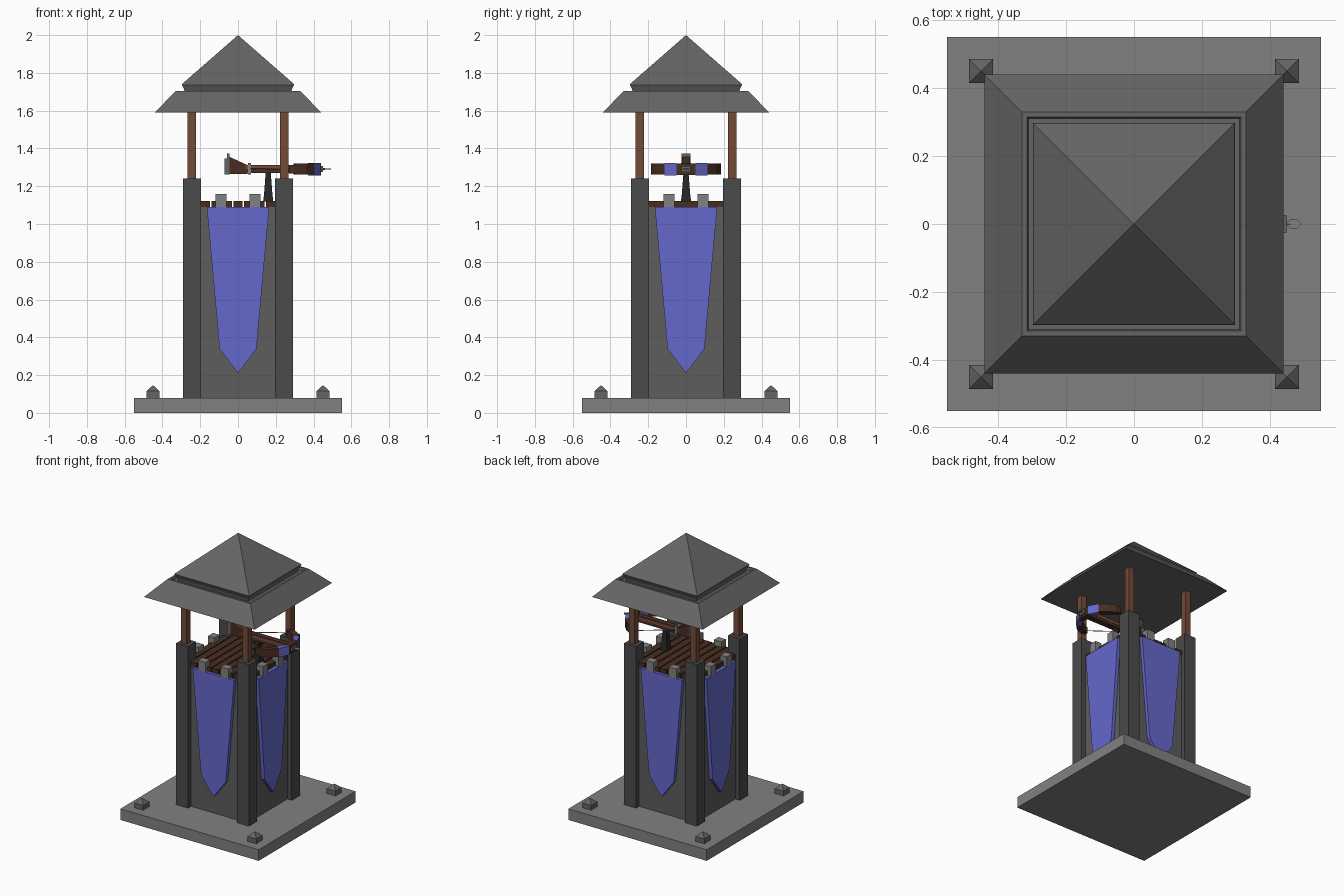
import bpy, bmesh
from math import pi
from mathutils import Vector, Matrix

if "Cube" in bpy.data.objects:
    bpy.data.objects.remove(bpy.data.objects["Cube"])


def mat(name, r, g, b):
    m = bpy.data.materials.new(name)
    m.diffuse_color = (r, g, b, 1)
    m.use_nodes = True
    m.node_tree.nodes["Principled BSDF"].inputs["Base Color"].default_value = m.diffuse_color
    return m


LIGHT = mat("light_stone", .22, .22, .22)
WALL = mat("wall_stone", .11, .11, .11)
DARK = mat("dark_stone", .07, .07, .07)
ROOF = mat("roof_slate", .13, .13, .13)
BLUE = mat("blue_cloth", .13, .14, .60)
WOOD = mat("post_wood", .17, .07, .04)
BROWN = mat("dark_wood", .065, .027, .015)
IRON = mat("black_iron", .02, .02, .02)


def finish(name, bm, m):
    bmesh.ops.recalc_face_normals(bm, faces=bm.faces)
    me = bpy.data.meshes.new(name)
    bm.to_mesh(me)
    bm.free()
    me.materials.append(m)
    ob = bpy.data.objects.new(name, me)
    bpy.context.collection.objects.link(ob)
    return ob


def box(name, x0, x1, y0, y1, z0, z1, m):
    bm = bmesh.new()
    bmesh.ops.create_cube(bm, size=1)
    for v in bm.verts:
        v.co = ((x0, x1)[v.co.x > 0], (y0, y1)[v.co.y > 0], (z0, z1)[v.co.z > 0])
    return finish(name, bm, m)


def stack(name, x, y, rings, m):
    """Square sections (half width, z) joined bottom to top; width 0 is an apex."""
    bm = bmesh.new()
    prev = None
    for w, z in rings:
        if w == 0:
            loop = [bm.verts.new((x, y, z))] * 4
        else:
            loop = [bm.verts.new((x + a * w, y + b * w, z))
                    for a, b in ((-1, -1), (1, -1), (1, 1), (-1, 1))]
        if prev is None:
            bm.faces.new(loop[::-1])
        else:
            for i in range(4):
                j = (i + 1) % 4
                f = [prev[i], prev[j], loop[j], loop[i]]
                bm.faces.new(f[:3] if w == 0 else f)
        prev = loop
    if rings[-1][0] > 0:
        bm.faces.new(prev)
    return finish(name, bm, m)


def prism(name, pts, offset, m):
    """Closed outline of 3D points extruded by an offset."""
    bm = bmesh.new()
    f = bm.faces.new([bm.verts.new(p) for p in pts])
    r = bmesh.ops.extrude_face_region(bm, geom=[f])
    vs = [g for g in r["geom"] if isinstance(g, bmesh.types.BMVert)]
    bmesh.ops.translate(bm, vec=offset, verts=vs)
    if len(bm.faces) == len(pts) + 1:
        bm.faces.new([v for v in bm.verts if v not in vs])
    return finish(name, bm, m)


def rod(name, a, b, r, m, sides=6):
    a, b = Vector(a), Vector(b)
    bm = bmesh.new()
    rot = (b - a).to_track_quat('Z', 'Y').to_matrix().to_4x4()
    bmesh.ops.create_cone(bm, cap_ends=True, segments=sides, radius1=r, radius2=r,
                          depth=(b - a).length,
                          matrix=Matrix.Translation((a + b) / 2) @ rot)
    return finish(name, bm, m)


# Base slab and tower body
box("base_slab", -.55, .55, -.55, .55, 0, .08, LIGHT)
box("tower_wall", -.255, .255, -.255, .255, .08, 1.09, WALL)

# Corner parts: base studs, pillars, roof posts
for sx in (-1, 1):
    for sy in (-1, 1):
        stack("base_stud", sx * .45, sy * .45, [(.035, .08), (.035, .115), (0, .147)], ROOF)
        stack("corner_pillar", sx * .243, sy * .243, [(.047, .08), (.047, 1.24)], DARK)
        stack("roof_post", sx * .245, sy * .245, [(.022, 1.24), (.022, 1.6)], WOOD)

# Banners and battlements on all four sides
outline = [(-.165, 1.09), (.165, 1.09), (.098, .34), (0, .21), (-.098, .34)]
for k in range(4):
    turn = Matrix.Rotation(k * pi / 2, 4, 'Z')
    parts = [prism("banner", [(x, -.28, z) for x, z in outline], (0, .027, 0), BLUE)]
    for x in (-.09, .09):
        parts.append(box("merlon", x - .03, x + .03, -.282, -.23, 1.09, 1.16, LIGHT))
    for p in parts:
        p.data.transform(turn)

# Floor planks running front to back
for i in range(9):
    x = (i - 4) * .0575
    box("floor_plank", x - .025, x + .025, -.26, .26, 1.09, 1.122, BROWN)

# Two-tier roof
stack("lower_roof", 0, 0, [(.44, 1.59), (.33, 1.705), (.315, 1.705), (.31, 1.69)], ROOF)
stack("upper_roof", 0, 0, [(.28, 1.69), (.282, 1.705), (.297, 1.737), (.295, 1.742), (0, 2.0)], ROOF)

# Crossbow stand and stock
stack("stand", .16, 0, [(.027, 1.12), (.022, 1.16), (.014, 1.265)], IRON)
box("stand_head", .145, .175, -.014, .014, 1.255, 1.275, IRON)
box("stock", .04, .42, -.022, .022, 1.27, 1.293, BROWN)
for s in (-1, 1):
    box("stock_rail", .04, .42, s * .018 - .006, s * .018 + .006, 1.29, 1.312, WOOD)
prism("stock_butt", [(-.055, -.02, 1.265), (.05, -.02, 1.265), (.05, -.02, 1.312),
                     (-.055, -.02, 1.36)], (0, .04, 0), BROWN)
box("butt_plate", -.072, -.055, -.023, .023, 1.262, 1.348, ROOF)
box("butt_cap", -.058, -.045, -.023, .023, 1.262, 1.372, ROOF)
box("string_catch", .052, .068, -.026, .026, 1.262, 1.322, LIGHT)

# Bow: centre block, then blue and wooden segments mirrored left and right
box("bow_centre", .40, .44, -.05, .05, 1.26, 1.32, BROWN)
box("bow_front_plate", .44, .45, -.025, .025, 1.275, 1.308, ROOF)
outer = [(.44, .05), (.405, .115), (.36, .16), (.305, .185), (.27, .185)]
inner = [(.40, .05), (.37, .095), (.335, .13), (.295, .15), (.27, .16)]
half_height = [.032, .029, .029, .023]
for s in (-1, 1):
    for i, h in enumerate(half_height):
        ring = [outer[i], outer[i + 1], inner[i + 1], inner[i]]
        prism("bow_blue_band" if i == 0 else "bow_limb",
              [(x, s * y, 1.29 - h) for x, y in ring], (0, 0, 2 * h),
              BLUE if i == 0 else BROWN)
    rod("bow_string", (.275, s * .17, 1.29), (.06, s * .02, 1.295), .003, LIGHT)

# Bolt with flat head
rod("bolt_shaft", (.06, 0, 1.292), (.46, 0, 1.292), .005, LIGHT)
head = [(.452, -.006), (.46, -.014), (.48, -.013), (.493, 0), (.48, .013), (.46, .014), (.452, .006)]
prism("bolt_head", [(x, y, 1.288) for x, y in head], (0, 0, .007), LIGHT)
